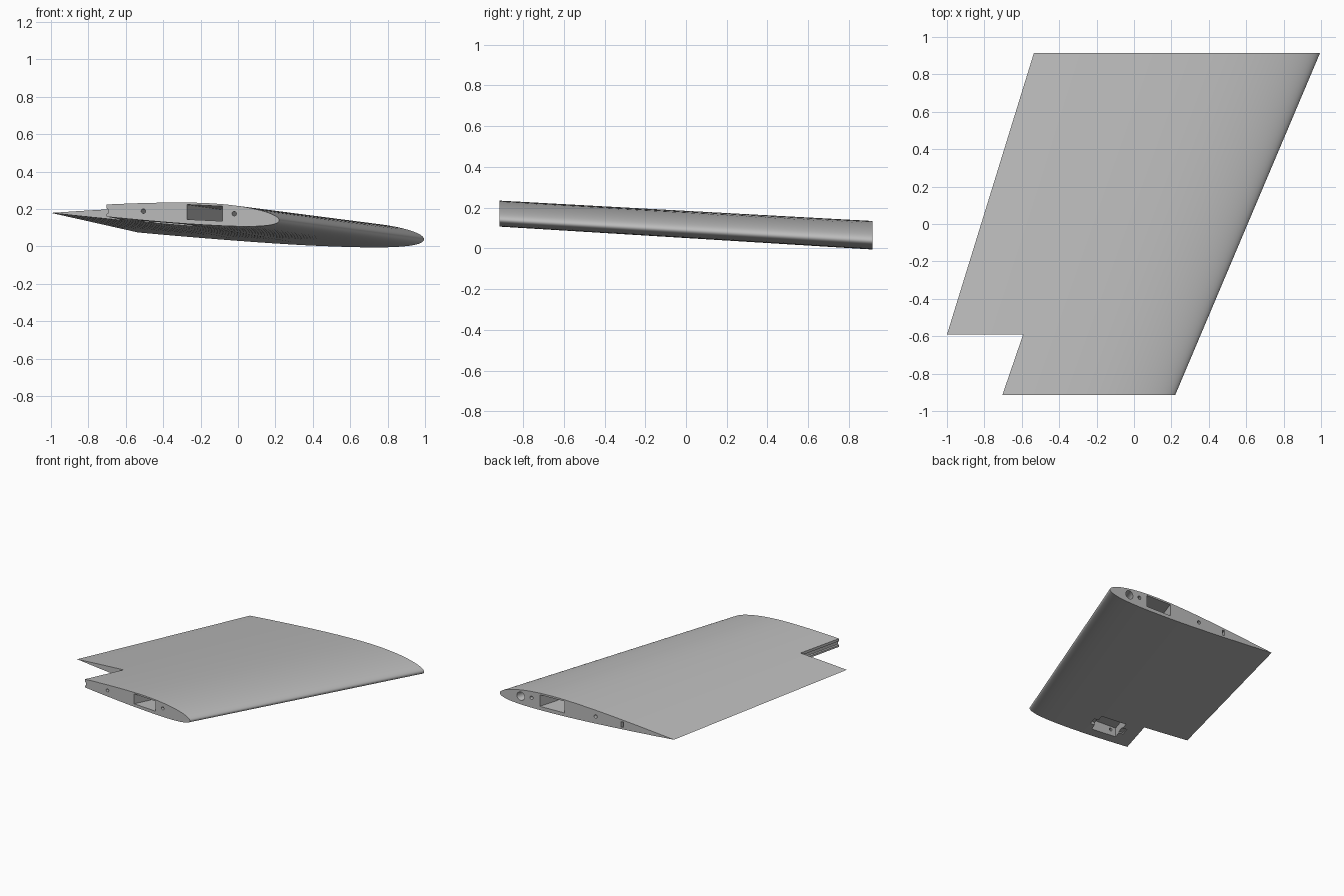
import bpy, bmesh, math

if "Cube" in bpy.data.objects:
    bpy.data.objects.remove(bpy.data.objects["Cube"], do_unlink=True)

HALF = 0.915                                   # half of the span
FRONT = dict(lead=0.22, chord=1.32, nose=0.14, tail=0.202)
BACK = dict(lead=0.995, chord=1.53, nose=0.038, tail=0.075)

grey = bpy.data.materials.new("light_grey")
grey.use_nodes = True
colour = (0.5, 0.5, 0.5, 1)
grey.diffuse_color = colour
grey.node_tree.nodes["Principled BSDF"].inputs["Base Color"].default_value = colour


def point(f, d, y):
    """Chord fraction f and height d (in chords) at span position y."""
    t = (y + HALF) / (2 * HALF)
    s = {k: FRONT[k] * (1 - t) + BACK[k] * t for k in FRONT}
    return (s["lead"] - f * s["chord"], y,
            s["nose"] + f * (s["tail"] - s["nose"]) + d * s["chord"])


def loft(name, outline, y0, y1):
    """Solid between the same outline at two span positions."""
    bm = bmesh.new()
    a, b = ([bm.verts.new(point(f, d, y)) for f, d in outline] for y in (y0, y1))
    n = len(outline)
    for i in range(n):
        j = (i + 1) % n
        bm.faces.new((a[i], a[j], b[j], b[i]))
    bm.faces.new(a[::-1])
    bm.faces.new(b)
    bmesh.ops.recalc_face_normals(bm, faces=bm.faces)
    mesh = bpy.data.meshes.new(name)
    bm.to_mesh(mesh)
    bm.free()
    mesh.materials.append(grey)
    obj = bpy.data.objects.new(name, mesh)
    bpy.context.collection.objects.link(obj)
    return obj


def box(f0, f1, d0, d1):
    return [(f0, d0), (f1, d0), (f1, d1), (f0, d1)]


def circle(f, d, r, n=20):
    return [(f + r * math.cos(2 * math.pi * i / n), d + r * math.sin(2 * math.pi * i / n))
            for i in range(n)]


def surface(f, side):
    """Cambered wing section with a slightly hollow upper rear."""
    thick = 0.091 * 5 * (0.2969 * math.sqrt(f) - 0.126 * f - 0.3516 * f**2
                         + 0.2843 * f**3 - 0.1036 * f**4)
    m, p = 0.013, 0.35
    q = p if f < p else 1 - p
    camber = m / q**2 * ((1 - 2 * p if f >= p else 0) + 2 * p * f - f * f)
    hollow = 0.04 * f * f * (1 - f) if side > 0 else 0
    return camber + side * thick - hollow


# Wing skin, with points crowded toward the rounded leading edge
STEPS = 36
fractions = [1 - math.cos(math.pi / 2 * i / STEPS) for i in range(STEPS + 1)]
upper = [(f, surface(f, 1)) for f in fractions]
lower = [(f, surface(f, -1)) for f in fractions[1:-1]]
wing = loft("wing_panel", upper + lower[::-1], -HALF, HALF)

# Aileron notch, hinge groove, spar tunnel, rod tubes, sockets, servo bay
END = HALF + 0.05
cutters = [
    loft("notch_cutter", box(0.7, 1.2, -0.2, 0.2), -END, -0.59),
    loft("groove_cutter", [(0.71, 0.02), (0.693, 0.012), (0.693, -0.004), (0.71, -0.012)],
         -END, -0.592),
    loft("spar_cutter", box(0.23, 0.373, -0.014, 0.046), -END, END),
    loft("front_tube_cutter", circle(0.182, 0.018, 0.009), -END, END),
    loft("rear_tube_cutter", circle(0.55, 0.011, 0.009), -END, END),
    loft("socket_cutter", circle(0.12, 0.012, 0.022), 0.7, END),
    loft("slot_cutter", box(0.696, 0.709, -0.008, 0.02), 0.8, END),
    loft("servo_bay_cutter", box(0.415, 0.585, -0.1, 0.03), -0.83, -0.625),
    loft("servo_tab_cutter", box(0.385, 0.615, -0.1, -0.015), -0.765, -0.69),
]

bpy.context.view_layer.objects.active = wing
wing.select_set(True)
for cutter in cutters:
    cutter.hide_render = True
    mod = wing.modifiers.new(cutter.name, "BOOLEAN")
    mod.operation = "DIFFERENCE"
    mod.solver = "EXACT"
    mod.object = cutter
    bpy.ops.object.modifier_apply(modifier=mod.name)
    bpy.data.objects.remove(cutter, do_unlink=True)

# Smooth skin with crisp cut edges
bpy.ops.object.shade_smooth_by_angle(angle=math.radians(30))
